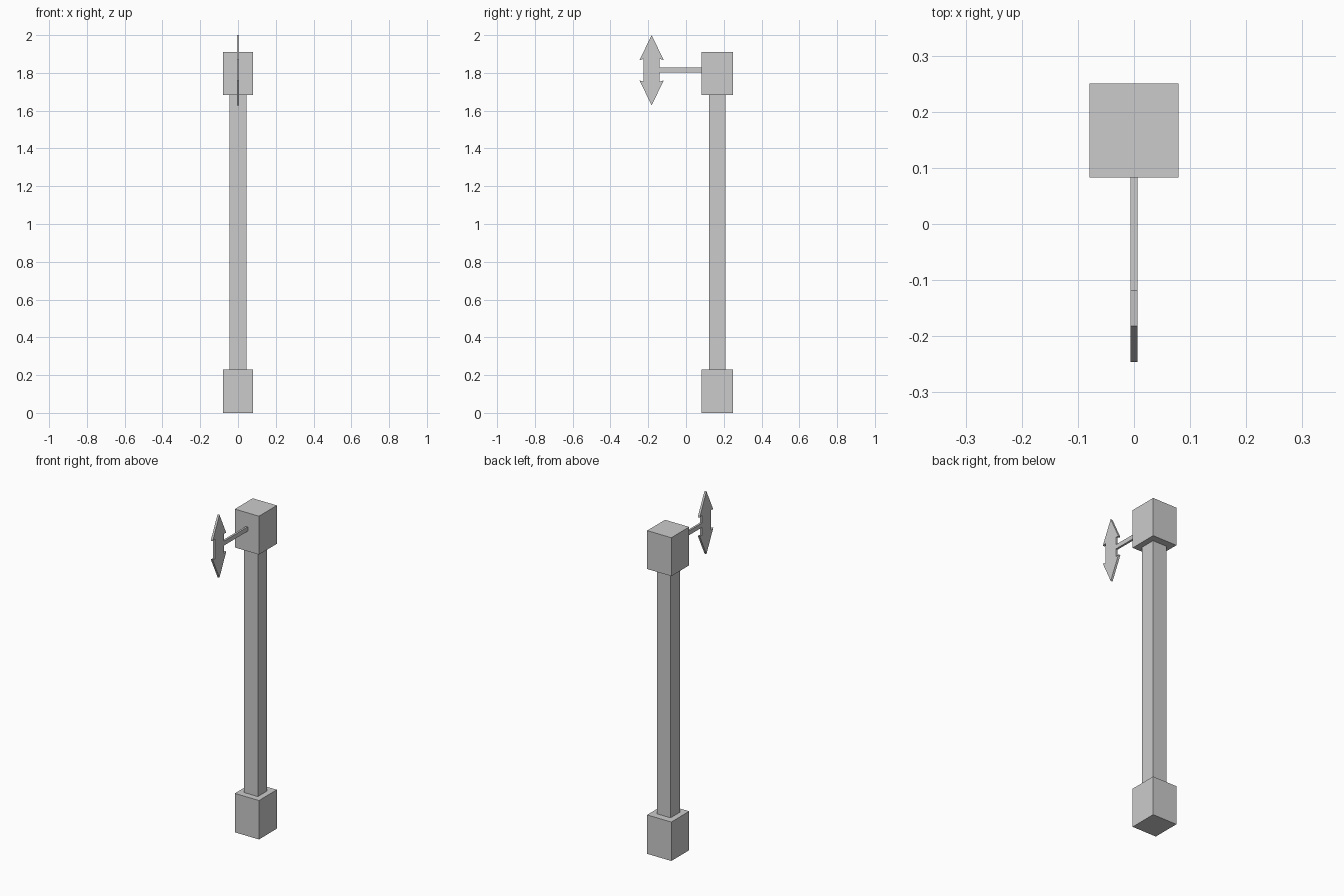
import bpy, bmesh

if "Cube" in bpy.data.objects:
    bpy.data.objects.remove(bpy.data.objects["Cube"])

POST_Y = 0.1665   # centre line of the post
ARROW_Y = -0.182  # centre line of the double arrow


def box(name, x, y, z):
    """Box from (min, max) ranges on each axis."""
    bm = bmesh.new()
    bmesh.ops.create_cube(bm, size=1)
    for v in bm.verts:
        v.co = [r[0] if c < 0 else r[1] for c, r in zip(v.co, (x, y, z))]
    return finish(name, bm)


def finish(name, bm):
    bmesh.ops.recalc_face_normals(bm, faces=bm.faces)
    mesh = bpy.data.meshes.new(name)
    bm.to_mesh(mesh)
    bm.free()
    obj = bpy.data.objects.new(name, mesh)
    bpy.context.collection.objects.link(obj)
    return obj


def plate(name, profile, half):
    """Extrude a y-z outline along x."""
    bm = bmesh.new()
    face = bm.faces.new([bm.verts.new((-half, y, z)) for y, z in profile])
    ext = bmesh.ops.extrude_face_region(bm, geom=[face])
    verts = [g for g in ext["geom"] if isinstance(g, bmesh.types.BMVert)]
    bmesh.ops.translate(bm, verts=verts, vec=(2 * half, 0, 0))
    return finish(name, bm)


# Base and head blocks
for name, z in (("base_block", (0, 0.23)), ("head_block", (1.683, 1.91))):
    box(name, (-0.079, 0.079), (POST_Y - 0.0835, POST_Y + 0.0835), z)

# Square post
box("post", (-0.045, 0.045), (POST_Y - 0.046, POST_Y + 0.042), (0.23, 1.683))

# Thin arm holding the arrow
box("arm", (-0.006, 0.006), (-0.14, 0.083), (1.802, 1.828))

# Double-headed arrow: one quarter outline mirrored in y and z
mid = 1.814
quarter = [(0.042, 0.06), (0.064, 0.054), (0, 0.186)]  # shaft corner, barb, tip
right = [(y, -z) for y, z in reversed(quarter)] + quarter
left = [(-y, z) for y, z in reversed(right[1:-1])]
plate("double_arrow", [(ARROW_Y + y, mid + z) for y, z in right + left], 0.0062)
